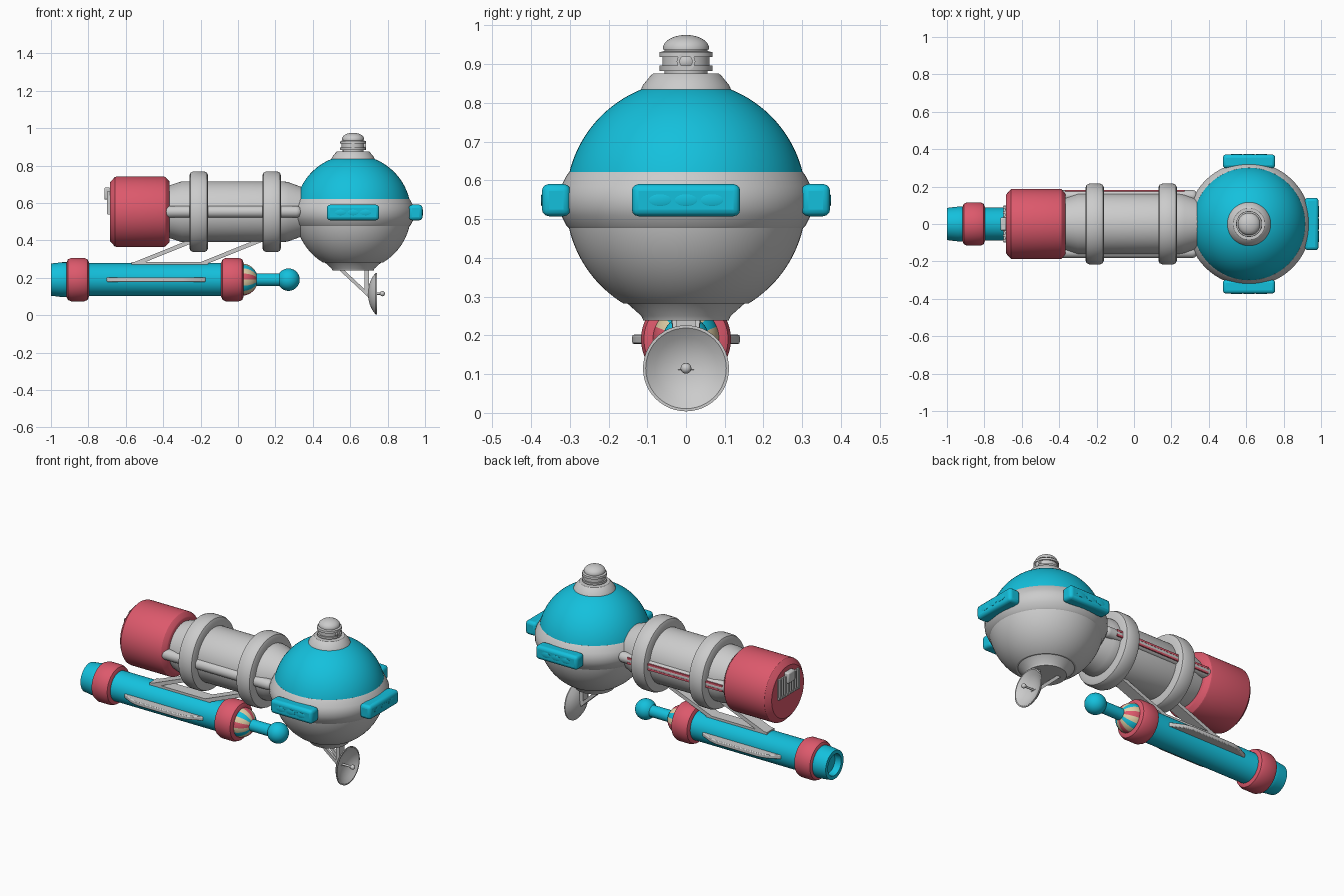
import bpy, bmesh
from math import pi, cos, sin, sqrt, radians
from mathutils import Vector, Matrix

if "Cube" in bpy.data.objects:
    bpy.data.objects.remove(bpy.data.objects["Cube"])


def material(name, rgb):
    m = bpy.data.materials.new(name)
    m.diffuse_color = (*rgb, 1)
    m.use_nodes = True
    m.node_tree.nodes["Principled BSDF"].inputs["Base Color"].default_value = m.diffuse_color
    return m


TEAL = material("teal", (0.007, 0.53, 0.72))
RED = material("red", (0.72, 0.10, 0.15))
BEIGE = material("beige", (0.75, 0.62, 0.38))
HUB = Vector((0.615, 0, 0))          # vertical axis of the round cabin
BODY_Z, TUBE_Z = 0.553, 0.19


def finish(name, bm, mat=None, bevel=0, segs=2):
    bmesh.ops.recalc_face_normals(bm, faces=bm.faces)
    me = bpy.data.meshes.new(name)
    bm.to_mesh(me)
    bm.free()
    ob = bpy.data.objects.new(name, me)
    bpy.context.collection.objects.link(ob)
    if mat:
        me.materials.append(mat)
    if bevel:
        mod = ob.modifiers.new("bevel", "BEVEL")
        mod.width, mod.segments, mod.limit_method = bevel, segs, "ANGLE"
    return ob


def lathe(name, profile, origin, axis="X", mat=None, n=64):
    """Revolve (distance along axis, radius) points around an axis."""
    bm = bmesh.new()
    rings = []
    for a, r in profile:
        ring = []
        for i in range(n if r > 1e-6 else 1):
            t = 2 * pi * i / n
            c, s = r * cos(t), r * sin(t)
            p = {"X": (a, c, s), "Y": (s, a, c), "Z": (c, s, a)}[axis]
            ring.append(bm.verts.new(Vector(p) + Vector(origin)))
        rings.append(ring)
    for p, q in zip(rings, rings[1:]):
        if len(p) == len(q) == 1:
            continue
        for i in range(n):
            vs = [p[i % len(p)], p[(i + 1) % len(p)], q[(i + 1) % len(q)], q[i % len(q)]]
            bm.faces.new(list(dict.fromkeys(vs)))
    return finish(name, bm, mat)


def arc(c, rad, a0, a1, n, squash=1):
    """Circular arc in profile space, centred on the axis."""
    return [(c + squash * rad * sin(a0 + (a1 - a0) * i / n),
             max(0, rad * cos(a0 + (a1 - a0) * i / n))) for i in range(n + 1)]


def collar(name, x0, x1, r, inner, z, bev, mat=None):
    lathe(name, [(x0, inner), (x0, r - bev), (x0 + bev * .3, r - bev * .3), (x0 + bev, r),
                 (x1 - bev, r), (x1 - bev * .3, r - bev * .3), (x1, r - bev), (x1, inner)],
          (0, 0, z), mat=mat)


def box(name, loc, size, mat=None, bevel=0, rot=Matrix(), segs=2):
    bm = bmesh.new()
    bmesh.ops.create_cube(bm, size=1, matrix=Matrix.Translation(loc) @ rot @ Matrix.Diagonal((*size, 1)))
    return finish(name, bm, mat, bevel, segs)


def plank(name, p, q, width, thick):
    """Flat bar between two points in the xz plane, width along y."""
    p, q = Vector(p), Vector(q)
    d = (q - p).normalized()
    side = Vector((0, 1, 0))
    rot = Matrix((d, side, d.cross(side))).transposed().to_4x4()
    return box(name, (p + q) / 2, ((q - p).length, width, thick), rot=rot)


# Round cabin: teal dome, bulging band, grey lower bowl
R, CZ = 0.31, 0.547
lathe("cabin_dome", arc(CZ, R, 0.22, 1.25, 24) + [(0.84, 0)], HUB, "Z", TEAL)
lathe("cabin_bowl", [(0.238, 0), (0.238, 0.11), (0.25, 0.115), (0.283, 0.152)]
      + arc(CZ, R, -1.02, -0.2, 20), HUB, "Z")
lathe("cabin_band", [(0.475, 0.28), (0.475, 0.30), (0.482, 0.308), (0.51, 0.322), (0.53, 0.33),
                     (0.565, 0.33), (0.585, 0.322), (0.613, 0.308), (0.622, 0.301), (0.622, 0.28)],
      HUB, "Z")

# Roof collar and lamp
lathe("roof_collar", [(0.83, 0.10), (0.835, 0.116), (0.845, 0.112), (0.872, 0.09), (0.876, 0.084),
                      (0.876, 0)], HUB, "Z")
lathe("roof_lamp", [(0.87, 0.055), (0.882, 0.055), (0.882, 0.068), (0.896, 0.069), (0.896, 0.061),
                    (0.918, 0.061), (0.918, 0.069), (0.931, 0.068), (0.934, 0.056), (0.938, 0.056),
                    (0.938, 0.06)] + arc(0.94, 0.06, 0.05, pi / 2, 10, 0.59), HUB, "Z", n=48)
lathe("lamp_porthole", [(0.05, 0.024), (0.069, 0.024), (0.069, 0.016), (0.062, 0.016),
                        (0.066, 0.008), (0.067, 0)], HUB + Vector((0, 0, 0.907)), n=24)

# Three window pods with oval panes
for label, ang in (("right", 0), ("front", -pi / 2), ("back", pi / 2)):
    turn = Matrix.Translation(HUB) @ Matrix.Rotation(ang, 4, "Z")
    pod = box(label + "_pod", (0.335, 0, 0.549), (0.074, 0.28, 0.083), TEAL, 0.018, segs=3)
    pod.matrix_world = turn
    for k in (-1, 0, 1):
        pane = lathe(f"{label}_pane_{k + 2}", [(-.004, 1), (.0015, 1), (.0025, .85), (.0025, 0)],
                     (0, 0, 0), mat=TEAL, n=24)
        pane.matrix_world = turn @ Matrix.Translation((0.3715, 0.067 * k, 0.549)) \
            @ Matrix.Diagonal((1, 0.029, 0.015, 1))

# Main body with two flanges and red rear engine block
lathe("main_body", [(-0.42, 0), (-0.42, 0.137), (-0.37, 0.14), (-0.30, 0.163), (0.24, 0.163),
                    (0.27, 0.158), (0.36, 0.125), (0.36, 0)], (0, 0, BODY_Z))
for i, x in enumerate((-0.21, 0.18)):
    collar(f"flange_{i + 1}", x - 0.05, x + 0.05, 0.216, 0.15, BODY_Z, 0.022)
lathe("engine_block", [(-0.685, 0), (-0.685, 0.155), (-0.68, 0.162), (-0.658, 0.186), (-0.65, 0.188),
                       (-0.395, 0.188), (-0.388, 0.186), (-0.368, 0.165), (-0.365, 0.158),
                       (-0.365, 0)], (0, 0, BODY_Z), mat=RED)

# Side pipes with rounded ends, grey in front and red striped behind
for label, s in (("front", -1), ("back", 1)):
    lathe(label + "_pipe", arc(-0.38, 0.032, -pi / 2, 0, 6) + arc(0.31, 0.032, 0, pi / 2, 6),
          (0, s * 0.15, BODY_Z), n=24)
for k in (-1, 1):
    box(f"pipe_stripe_{k}", (-0.05, 0.172, BODY_Z + 0.014 * k), (0.64, 0.02, 0.012), RED)

# Rear vent: slats under a small box
box("vent_back", (-0.687, 0, 0.60), (0.008, 0.20, 0.12))
for i in range(8):
    box(f"vent_slat_{i + 1}", (-0.693, -0.0875 + 0.025 * i, 0.60), (0.016, 0.011, 0.12))
box("vent_box", (-0.698, 0, 0.65), (0.034, 0.07, 0.065), bevel=0.008)
box("vent_sill", (-0.69, 0, 0.545), (0.014, 0.20, 0.014))

# Lower tube with hollow tail and two red collars
lathe("lower_tube", [(-0.96, 0), (-0.96, 0.06), (-1.0, 0.064), (-1.0, 0.086), (-0.94, 0.093),
                     (-0.915, 0.093), (-0.90, 0.088), (0.02, 0.088), (0.02, 0)],
      (0, 0, TUBE_Z), mat=TEAL)
for i, x in enumerate((-0.857, -0.03)):
    collar(f"tube_collar_{i + 1}", x - 0.06, x + 0.06, 0.116, 0.08, TUBE_Z, 0.025, RED)

# Striped nose, probe rod and ball
nose = lathe("striped_nose", [(0.0, 0.086)] + arc(0.02, 0.086, 0.05, 1.25, 10), (0, 0, TUBE_Z), mat=BEIGE)
for m in (TEAL, RED):
    nose.data.materials.append(m)
for i, f in enumerate(nose.data.polygons):
    f.material_index = (0, 1, 0, 2)[(i % 64) // 4 % 4]
lathe("probe", [(0.05, 0.034), (0.226, 0.034)] + arc(0.27, 0.06, -0.9, pi / 2, 16),
      (0, 0, TUBE_Z), mat=TEAL, n=40)

# Side fins of the tube
for label, s in (("front", -1), ("back", 1)):
    bm = bmesh.new()
    outline = [(-0.71, .07), (-0.70, .092), (-0.63, .128), (-0.58, .139),
               (-0.30, .139), (-0.25, .128), (-0.175, .092), (-0.165, .07)]
    face = bm.faces.new([bm.verts.new((x, s * y, TUBE_Z - 0.012)) for x, y in outline])
    ext = bmesh.ops.extrude_face_region(bm, geom=[face])["geom"]
    bmesh.ops.translate(bm, vec=(0, 0, 0.024), verts=[v for v in ext if isinstance(v, bmesh.types.BMVert)])
    finish(label + "_fin", bm, None, 0.005)

# Slanted frame joining tube and body
plank("frame_base", (-0.57, 0, 0.277), (-0.16, 0, 0.277), 0.07, 0.016)
for i, x in enumerate((-0.555, -0.20)):
    plank(f"frame_strut_{i + 1}", (x, 0, 0.272), (x + 0.33, 0, 0.405), 0.07, 0.022)

# Dish on its bracket under the cabin
lathe("dish", [(0.694, 0), (0.697, 0.03), (0.705, 0.06), (0.718, 0.088), (0.736, 0.111), (0.742, 0.111),
               (0.742, 0.104), (0.725, 0.08), (0.713, 0.055), (0.706, 0.028), (0.704, 0)],
      (0, 0, 0.115), n=48)
lathe("dish_feed", [(0.70, 0.006), (0.762, 0.006)] + arc(0.772, 0.014, -1.1, pi / 2, 8),
      (0, 0, 0.115), n=20)
for s in (-1, 1):
    plank(f"dish_brace_{s}", (0.55, s * 0.03, 0.245), (0.70, s * 0.012, 0.105), 0.016, 0.018)
box("dish_post", (0.688, 0, 0.18), (0.024, 0.05, 0.13))

# Smooth shading with crisp edges
bpy.ops.object.select_all(action="SELECT")
bpy.context.view_layer.objects.active = bpy.context.collection.objects[0]
bpy.ops.object.shade_smooth_by_angle(angle=radians(30))
